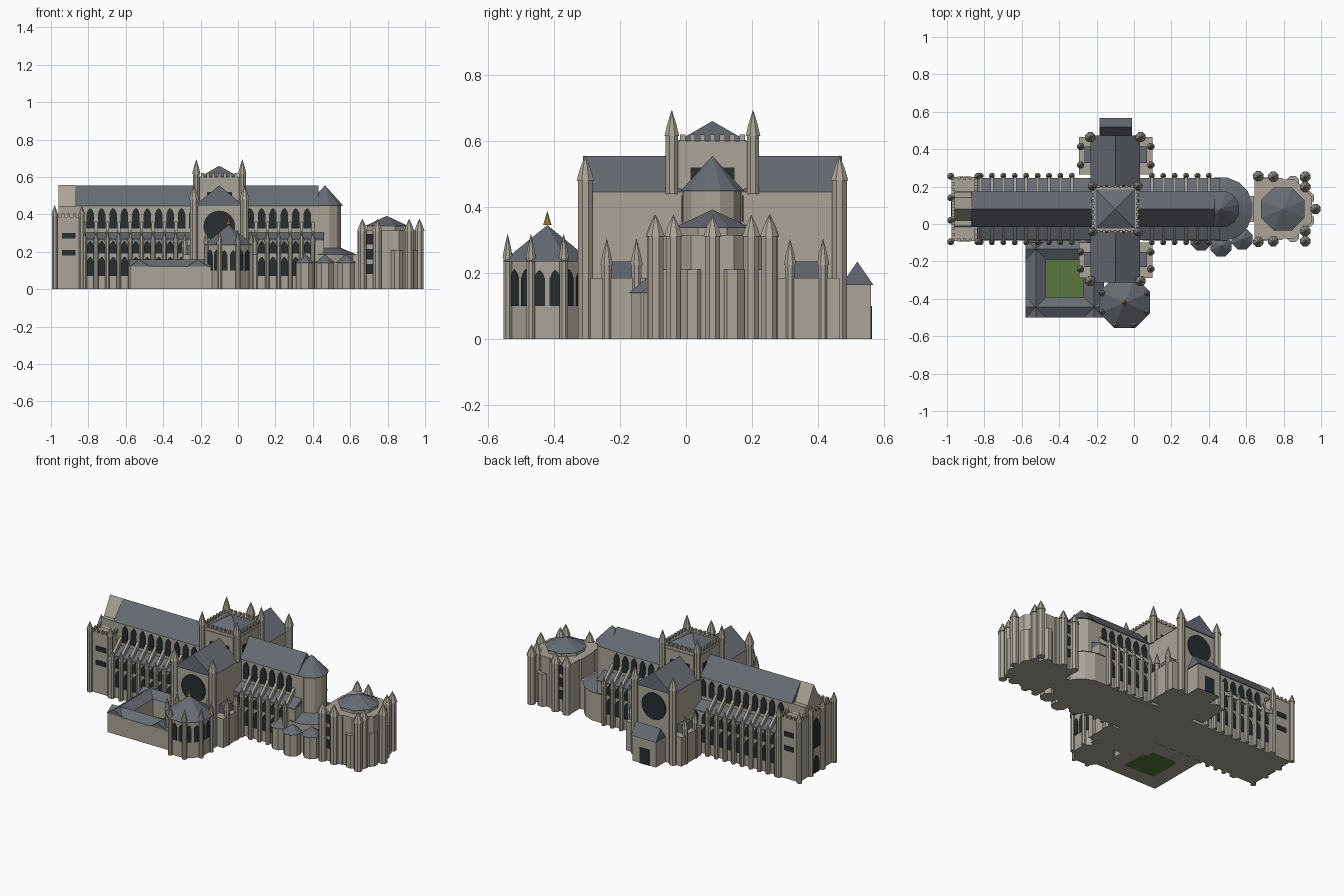
import bpy, bmesh
from math import sin, cos, pi, radians
from mathutils import Vector

if "Cube" in bpy.data.objects:
    bpy.data.objects.remove(bpy.data.objects["Cube"])


def mat(name, col):
    m = bpy.data.materials.new(name)
    m.diffuse_color = (*col, 1)
    m.use_nodes = True
    m.node_tree.nodes["Principled BSDF"].inputs["Base Color"].default_value = m.diffuse_color
    return m


STONE = mat("stone", (0.40, 0.375, 0.31))
LEAD = mat("lead_roof", (0.135, 0.15, 0.175))
GLASS = mat("dark_glass", (0.02, 0.026, 0.03))
GRASS = mat("grass", (0.10, 0.18, 0.045))
GOLD = mat("gold", (0.45, 0.25, 0.03))
parts = {}
CX, CY = -0.10, 0.08          # crossing centre; CY is the church axis


def loft(name, m, low, high):
    """Closed solid between two rings; collapsed points are merged."""
    bm, _ = parts.setdefault(name, (bmesh.new(), m))
    a = [bm.verts.new(p) for p in low]
    b = [bm.verts.new(p) for p in high]
    n = len(a)
    bm.faces.new(a[::-1])
    bm.faces.new(b)
    for i in range(n):
        j = (i + 1) % n
        bm.faces.new((a[i], a[j], b[j], b[i]))
    bmesh.ops.remove_doubles(bm, verts=a + b, dist=1e-5)


def rect(x0, x1, y0, y1, z):
    return [(x0, y0, z), (x1, y0, z), (x1, y1, z), (x0, y1, z)]


def box(name, m, x0, x1, y0, y1, z0, z1):
    loft(name, m, rect(x0, x1, y0, y1, z0), rect(x0, x1, y0, y1, z1))


def gable(name, m, x0, x1, y0, y1, z0, z1, axis):
    xm, ym = (x0 + x1) / 2, (y0 + y1) / 2
    top = rect(x0, x1, ym, ym, z1) if axis == 'x' else rect(xm, xm, y0, y1, z1)
    loft(name, m, rect(x0, x1, y0, y1, z0), top)


def ring(x, y, r, z, n):
    return [(x + r * cos(2 * pi * (i + .5) / n), y + r * sin(2 * pi * (i + .5) / n), z) for i in range(n)]


def drum(name, m, x, y, r0, r1, z0, z1, n=8):
    loft(name, m, ring(x, y, r0, z0, n), ring(x, y, r1, z1, n))


def pinnacle(name, x, y, r, z0, z1, tip):
    drum(name, STONE, x, y, r, r, z0, z1)
    drum(name, STONE, x, y, r * 1.2, r * 0.75, z1, z1 + (tip - z1) * 0.45)
    drum(name, STONE, x, y, r * 0.75, 0, z1 + (tip - z1) * 0.45, tip)


def plate(name, m, x, y, ang, outline, t=0.004):
    """Thin flat panel facing angle ang; outline is (across, z)."""
    n, u = Vector((cos(ang), sin(ang), 0)), Vector((-sin(ang), cos(ang), 0))
    pts = [Vector((x, y, z)) + u * s for s, z in outline]
    loft(name, m, [p - n * t for p in pts], [p + n * t for p in pts])


def lancet(name, x, y, ang, w, z0, z1):
    h = w / 2
    plate(name, GLASS, x, y, ang, [(-h, z0), (h, z0), (h, z1 - w * .8), (h * .6, z1 - w * .3),
                                   (0, z1), (-h * .6, z1 - w * .3), (-h, z1 - w * .8)])


def merlons(name, x0, x1, y0, y1, z, step=0.03, s=0.008, h=0.02):
    for a, b, pos in ((x0, x1, lambda t: [(t, y0), (t, y1)]), (y0, y1, lambda t: [(x0, t), (x1, t)])):
        n = round((b - a) / step)
        for i in range(n + 1):
            for x, y in pos(a + (b - a) * i / n):
                box(name, STONE, x - s, x + s, y - s, y + s, z, z + h)


# nave and choir: tall vessel, aisles, lean-to roofs, long roof
box("nave_wall", STONE, -0.87, 0.47, CY - .09, CY + .09, 0, 0.445)
gable("nave_roof", LEAD, -0.87, 0.43, CY - .095, CY + .095, 0.445, 0.555, 'x')
box("aisle_wall", STONE, -0.86, 0.46, CY - .163, CY + .163, 0, 0.265)
for s in (-1, 1):
    o, i = CY + s * .166, CY + s * .088
    loft("aisle_roof", LEAD, rect(-.84, .46, o, i, .26),
         [(-.84, o, .268), (.46, o, .268), (.46, i, .305), (-.84, i, .305)])

# bays: windows, buttresses and flyers on both sides
P = 0.061
bays = [-0.79 + P * k for k in range(10)] + [0.065 + P * k for k in range(6)]
for x in bays:
    for s in (-1, 1):
        a = s * pi / 2
        lancet("clerestory_windows", x, CY + s * .09, a, .04, .325, .435)
        lancet("aisle_windows", x, CY + s * .163, a, .038, .07, .175)
        lancet("gallery_windows", x, CY + s * .163, a, .038, .19, .26)
for x in [b - P / 2 for b in bays] + [bays[-1] + P / 2]:
    if -0.31 < x < 0.09:
        continue
    for s in (-1, 1):
        yo, yi = CY + s * .178, CY + s * .088
        box("buttresses", STONE, x - .01, x + .01, CY + s * .15, CY + s * .18, 0, .25)
        pinnacle("buttress_pinnacles", x, yo, .0135, 0, .255, .315)
        loft("flying_buttresses", STONE, rect(x - .008, x + .008, yo, yi, .25)[:2] + [(x + .008, yi, .325), (x - .008, yi, .325)],
             [(x - .008, yo, .275), (x + .008, yo, .275), (x + .008, yi, .36), (x - .008, yi, .36)])

# west front
box("west_front", STONE, -0.975, -0.85, CY - .17, CY + .17, 0, 0.385)
gable("west_gable", STONE, -0.96, -0.87, CY - .095, CY + .095, 0.385, 0.556, 'x')
box("west_gable", STONE, -0.96, -0.85, CY - .09, CY + .09, 0.38, 0.445)
merlons("west_battlements", -0.967, -0.845, CY - .165, CY + .165, .385)
for x in (-0.98, -0.835):
    for y in (CY - .175, CY + .175):
        pinnacle("west_turrets", x, y, .0165, 0, .395, .45)
for y in (CY - .06, CY + .06):
    pinnacle("west_turrets", -0.98, y, .0165, 0, .395, .45)
for s in (-1, 1):
    for z in (.18, .27):
        plate("west_side_windows", GLASS, -.905, CY + s * .17, s * pi / 2,
              [(-.035, z), (.035, z), (.035, z + .03), (-.035, z + .03)])
lancet("west_window", -.975, CY, pi, .08, .16, .35)
lancet("west_door", -.975, CY, pi, .06, 0, .11)

# transepts with roses, corner turrets and low side aisles
box("transept_wall", STONE, CX - .13, CX + .13, -.305, .465, 0, .445)
gable("transept_roof", LEAD, CX - .133, CX + .133, -.312, .472, .445, .555, 'y')
for s, y in ((-1, -.305), (1, .465)):
    plate("rose_windows", GLASS, CX, y, s * pi / 2,
          [(.085 * cos(i * pi / 12), .335 + .085 * sin(i * pi / 12)) for i in range(24)], .006)
    for dx in (-.135, .135):
        pinnacle("transept_turrets", CX + dx, y, .024, 0, .48, .557)
for y0, y1 in ((-.29, -.10), (.265, .465)):
    box("transept_aisles", STONE, CX - .195, CX + .2, y0, y1, 0, .185)
    box("transept_aisle_roofs", LEAD, CX - .165, CX + .17, y0 + .06, y1 - .05, .185, .235)
    for dx in (-.185, .19):
        for y in (y0 + .05, y1 - .05):
            pinnacle("transept_pinnacles", CX + dx, y, .017, 0, .225, .305)

# north porch
box("porch", STONE, -.18, -.015, .46, .56, 0, .165)
gable("porch_roof", LEAD, -.185, -.01, .47, .568, .163, .235, 'x')
plate("porch_door", GLASS, CX, .56, pi / 2, [(-.035, 0), (.035, 0), (.035, .1), (-.035, .1)])

# crossing tower
T = .12
box("crossing_tower", STONE, CX - T, CX + T, CY - T, CY + T, 0, .6)
merlons("tower_battlements", CX - T, CX + T, CY - T, CY + T, .6)
loft("tower_roof", LEAD, rect(CX - .105, CX + .105, CY - .105, CY + .105, .6), [(CX, CY, .66)] * 4)
for k in range(4):
    a = k * pi / 2
    x, y = CX + T * cos(a), CY + T * sin(a)
    plate("tower_panels", STONE, x, y, a, [(-.097, .44), (.097, .44), (.097, .58), (-.097, .58)])
    plate("tower_windows", GLASS, x, y, a, [(-.067, .44), (.067, .44), (.067, .52), (-.067, .52)], .007)
    pinnacle("tower_turrets", CX + .123 * (1 if k < 2 else -1), CY + .123 * (1 if k % 2 else -1), .02, .44, .615, .695)

# east apse, ambulatory and radiating chapels
AX = .465
drum("apse", STONE, AX, CY, .09, .09, 0, .45, 12)
drum("apse_roof", LEAD, AX, CY, .1, 0, .448, .555, 12)
drum("ambulatory", STONE, AX, CY, .165, .165, 0, .185, 16)
drum("ambulatory_roof", LEAD, AX, CY, .172, .085, .185, .222, 16)
for d in (237, 270, 305):
    x, y = AX + .197 * cos(radians(d)), CY + .197 * sin(radians(d))
    drum("chapels", STONE, x, y, .052, .052, 0, .14)
    drum("chapel_roofs", LEAD, x, y, .06, 0, .14, .187)

# east chapel
LX = .795
box("east_chapel", STONE, .645, LX, CY - .165, CY + .165, 0, .315)
drum("east_chapel_apse", STONE, LX, CY, .17, .17, 0, .315)
drum("east_chapel_drum", STONE, LX, CY, .115, .115, .31, .338)
drum("east_chapel_roof", LEAD, LX, CY, .125, 0, .338, .392)
box("chapel_link", STONE, .58, .66, CY - .07, CY + .07, 0, .185)
for x, dy in ((.665, .175), (.745, .172), (.915, .172), (.915, .118), (.97, 0)):
    for s in ((-1, 1) if dy else (1,)):
        pinnacle("east_turrets", x, CY + s * dy, .025, 0, .31, .377)
for s in (-1, 1):
    drum("east_bays", STONE, .925, CY + s * .06, .04, .04, 0, .21)
    drum("east_bays", STONE, .85, CY + s * .145, .035, .035, 0, .21)
    for z in (.08, .16, .24):
        plate("east_side_windows", GLASS, .705, CY + s * .165, s * pi / 2,
              [(-.018, z), (.018, z), (.018, z + .055), (-.018, z + .055)])

# octagonal chapter house
HX, HY = -.05, -.42
drum("chapter_house", STONE, HX, HY, .125, .125, 0, .238)
drum("chapter_house_roof", LEAD, HX, HY, .147, 0, .235, .345)
drum("gold_finial", GOLD, HX, HY, .014, 0, .345, .388)
for k in range(8):
    a, b = k * pi / 4, (k + .5) * pi / 4
    for t in (-.024, .024):
        r = .125 * cos(pi / 8)
        lancet("chapter_windows", HX + r * cos(a) - t * sin(a), HY + r * sin(a) + t * cos(a), a, .034, .1, .21)
    pinnacle("chapter_buttresses", HX + .13 * cos(b), HY + .13 * sin(b), .014, 0, .245, .32)

# cloister ranges around the garth
box("cloister_garth", GRASS, -.48, -.26, -.4, -.18, 0, .012)
for x0, x1, y0, y1, ax in ((-.575, -.14, -.495, -.395, 'x'), (-.575, -.14, -.185, -.085, 'x'),
                           (-.575, -.47, -.495, -.1, 'y'), (-.265, -.16, -.495, -.1, 'y')):
    box("cloister_walls", STONE, x0, x1, y0, y1, 0, .122)
    gable("cloister_roofs", LEAD, x0 - .004, x1, y0 - .004, y1 + .004, .122, .158, ax)

# turn every collected part into an object
for name, (bm, m) in parts.items():
    bmesh.ops.recalc_face_normals(bm, faces=bm.faces)
    me = bpy.data.meshes.new(name)
    bm.to_mesh(me)
    bm.free()
    me.materials.append(m)
    bpy.context.collection.objects.link(bpy.data.objects.new(name, me))
